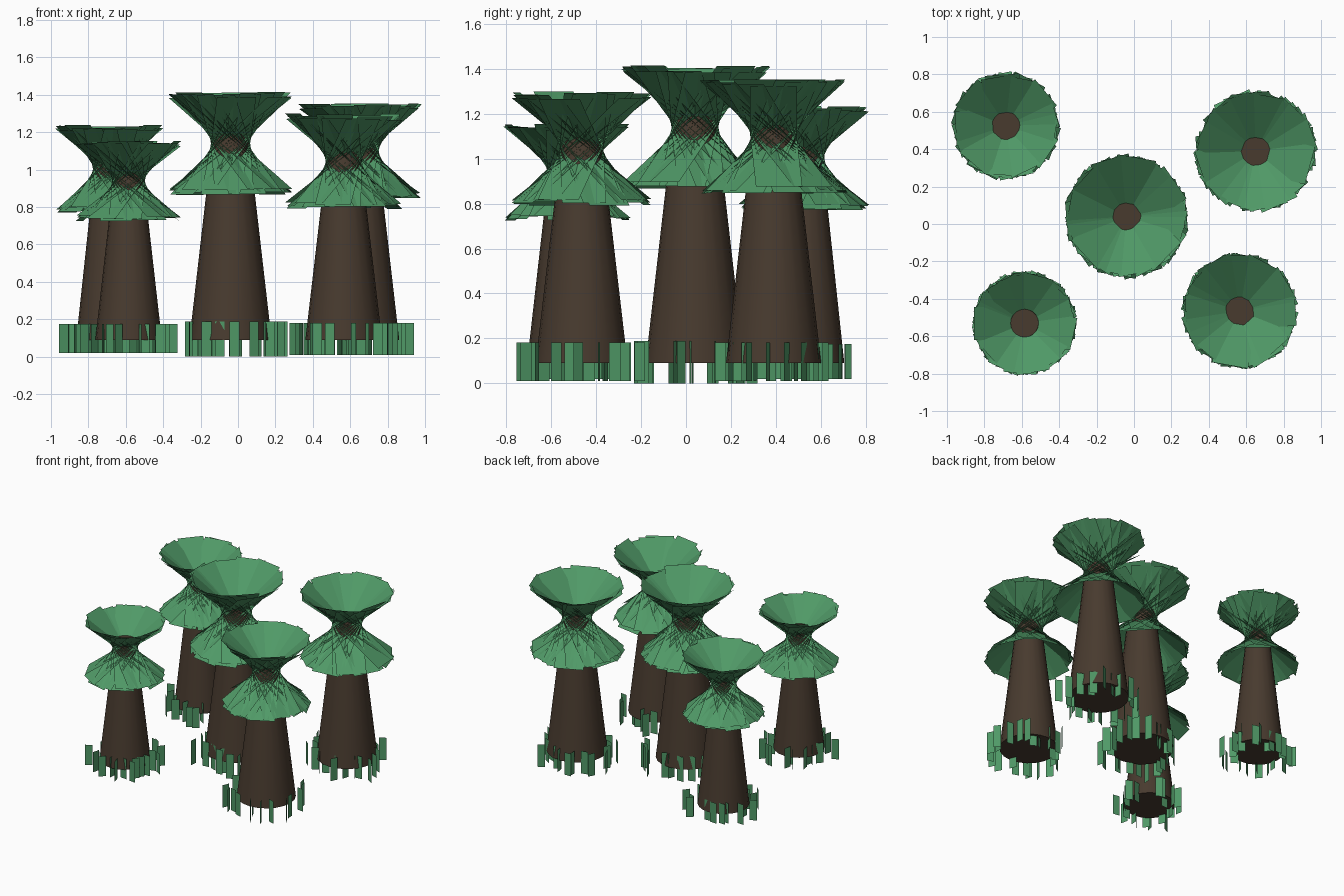
import bpy, bmesh, random
from math import sin, cos, pi, radians
from mathutils import Vector

if "Cube" in bpy.data.objects:
    bpy.data.objects.remove(bpy.data.objects["Cube"])

random.seed(4)


def material(name, rgb):
    m = bpy.data.materials.new(name)
    m.diffuse_color = (*rgb, 1)
    m.use_nodes = True
    m.node_tree.nodes["Principled BSDF"].inputs["Base Color"].default_value = m.diffuse_color
    return m


GREEN = material("leaf_green", (0.08, 0.32, 0.135))
BROWN = material("bark_brown", (0.065, 0.043, 0.028))


def make_object(name, bm, mat):
    mesh = bpy.data.meshes.new(name)
    bm.to_mesh(mesh)
    bm.free()
    mesh.materials.append(mat)
    ob = bpy.data.objects.new(name, mesh)
    bpy.context.collection.objects.link(ob)
    return ob


def quad(bm, centre, u, v):
    """Rectangle around centre with half-edge vectors u and v."""
    bm.faces.new([bm.verts.new(centre + a * u + b * v)
                  for a, b in ((-1, -1), (1, -1), (1, 1), (-1, 1))])


def trunk(name, x, y, r_base, r_top, z_top, z_base=0.09):
    bpy.ops.mesh.primitive_cone_add(vertices=20, radius1=r_base, radius2=r_top,
                                    depth=z_top - z_base,
                                    location=(x, y, (z_top + z_base) / 2))
    ob = bpy.context.object
    ob.name = name
    ob.data.materials.append(BROWN)
    bpy.ops.object.shade_smooth_by_angle(angle=radians(40))


def crown(name, x, y, z, radius, half_height, count=24):
    # tilted leaf cards crossing at the trunk axis make the hourglass
    bm = bmesh.new()
    half_width = radius * 0.31
    reach = (radius ** 2 - half_width ** 2) ** 0.5
    for i in range(count):
        a = 2 * pi * (i + random.uniform(-0.4, 0.4)) / count
        out = Vector((cos(a), sin(a), 0))
        side = Vector((-sin(a), cos(a), 0))
        rise = half_height * random.uniform(0.86, 1.0)
        length = out * reach * random.uniform(0.94, 1.0) + Vector((0, 0, rise))
        quad(bm, Vector((x, y, z)), side * half_width, length)
    make_object(name, bm, GREEN)


def grass(name, x, y, r_min, r_max, z0, z1, count=24):
    bm = bmesh.new()
    for i in range(count):
        a = 2 * pi * (i + random.uniform(-0.5, 0.5)) / count
        r = random.uniform(r_min, r_max)
        t = random.uniform(0, pi)
        centre = Vector((x + r * cos(a), y + r * sin(a), (z0 + z1) / 2))
        quad(bm, centre, Vector((cos(t), sin(t), 0)) * 0.027,
             Vector((0, 0, (z1 - z0) / 2)))
    make_object(name, bm, GREEN)


# x, y, crown height, crown radius, crown half height, trunk radius, grass bottom
TREES = [
    (-0.04, 0.04, 1.14, 0.34, 0.28, 0.22, 0.0),
    (0.65, 0.39, 1.10, 0.335, 0.255, 0.212, 0.01),
    (0.565, -0.465, 1.045, 0.315, 0.255, 0.205, 0.01),
    (-0.685, 0.525, 1.005, 0.295, 0.235, 0.18, 0.02),
    (-0.585, -0.53, 0.94, 0.285, 0.215, 0.178, 0.02),
]

for n, (x, y, z, rad, hh, tr, g0) in enumerate(TREES, 1):
    trunk(f"trunk_{n}", x, y, tr, tr * 0.42, z + 0.06)
    crown(f"crown_{n}", x, y, z, rad, hh)
    grass(f"grass_{n}", x, y, tr * 0.8, tr + 0.085, g0, 0.188 - g0 * 0.7)
